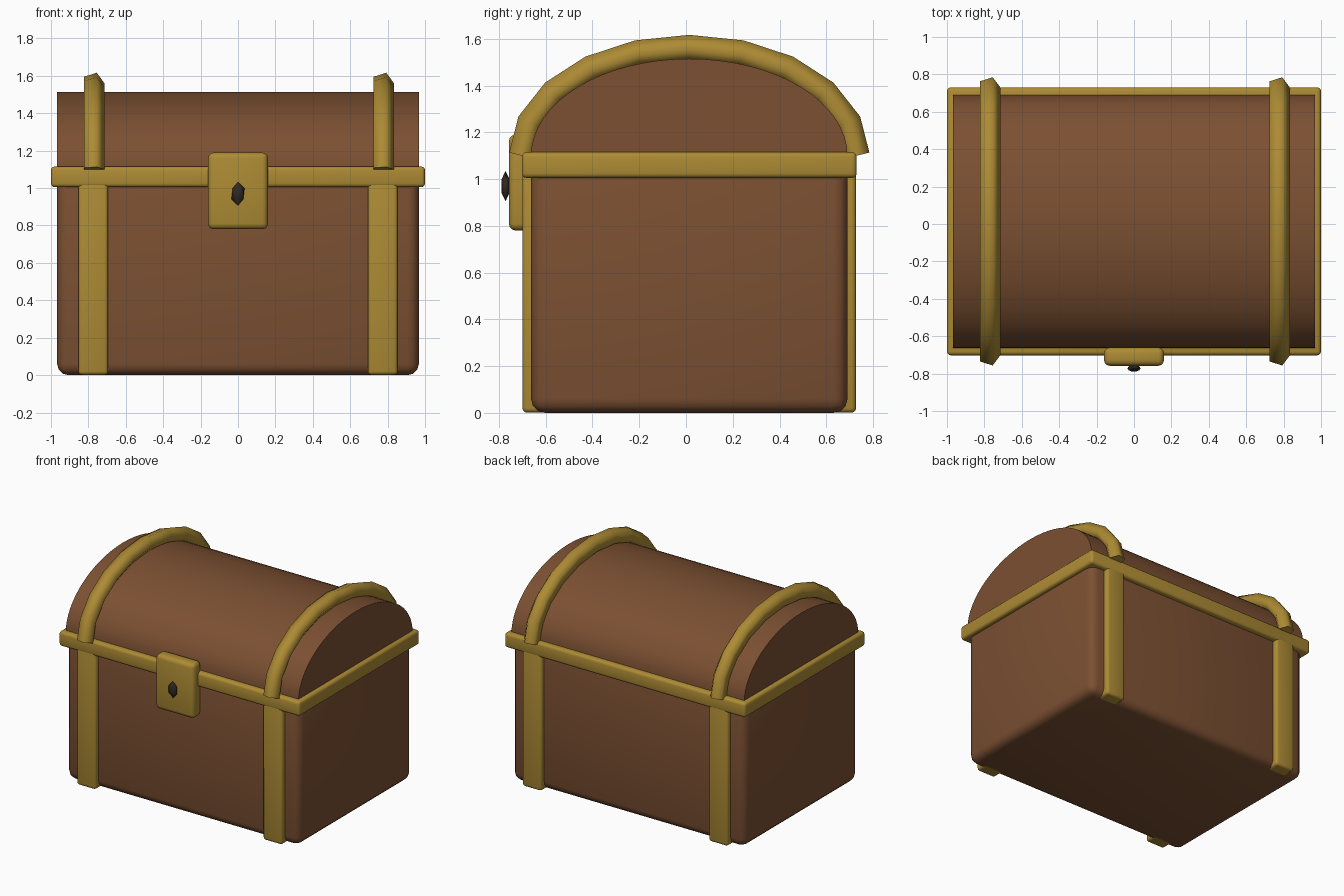
import bpy, bmesh
from math import sin, cos, pi, radians
from mathutils import Vector

if "Cube" in bpy.data.objects:
    bpy.data.objects.remove(bpy.data.objects["Cube"])

CY = 0.014  # middle of the chest in y


def material(name, rgb):
    m = bpy.data.materials.new(name)
    m.diffuse_color = (*rgb, 1)
    m.use_nodes = True
    m.node_tree.nodes["Principled BSDF"].inputs["Base Color"].default_value = m.diffuse_color
    return m


wood = material("wood", (0.20, 0.08, 0.032))
brass = material("brass", (0.42, 0.26, 0.035))
dark = material("dark_iron", (0.03, 0.022, 0.015))


def finish(name, bm, mat, angle=40):
    bmesh.ops.recalc_face_normals(bm, faces=bm.faces)
    me = bpy.data.meshes.new(name)
    bm.to_mesh(me)
    bm.free()
    ob = bpy.data.objects.new(name, me)
    bpy.context.collection.objects.link(ob)
    me.materials.append(mat)
    bpy.ops.object.select_all(action='DESELECT')
    ob.select_set(True)
    bpy.context.view_layer.objects.active = ob
    bpy.ops.object.shade_smooth_by_angle(angle=radians(angle))
    return ob


def box(name, lo, hi, mat, bevel):
    bm = bmesh.new()
    bmesh.ops.create_cube(bm, size=1)
    lo, hi = Vector(lo), Vector(hi)
    for v in bm.verts:
        v.co = (lo + hi) / 2 + v.co * (hi - lo)
    bmesh.ops.bevel(bm, geom=bm.edges[:], offset=bevel, segments=3,
                    profile=0.5, affect='EDGES')
    return finish(name, bm, mat)


# Wooden body and brass rim
box("body", (-0.967, CY - 0.677, 0), (0.967, CY + 0.677, 1.08), wood, 0.06)
box("rim", (-1, CY - 0.716, 1.005), (1, CY + 0.716, 1.115), brass, 0.02)

# Domed lid: half ellipse extruded along x
bm = bmesh.new()
N = 32
arc = [(CY + 0.677 * cos(pi * i / N), 1.1 + 0.415 * sin(pi * i / N)) for i in range(N + 1)]
cap = bm.faces.new([bm.verts.new((-0.967, y, z)) for y, z in arc])
ext = bmesh.ops.extrude_face_region(bm, geom=[cap], use_keep_orig=True)
moved = [g for g in ext["geom"] if isinstance(g, bmesh.types.BMVert)]
bmesh.ops.translate(bm, verts=moved, vec=(2 * 0.967, 0, 0))
finish("lid", bm, wood)


# Five-sided tube bent over the lid in ten segments
def lid_band(name, x):
    bm = bmesh.new()
    path = [Vector((x, CY + 0.715 * cos(pi * i / 10), 1.1 + 0.46 * sin(pi * i / 10)))
            for i in range(11)]
    rings = []
    for i, p in enumerate(path):
        t = (path[min(i + 1, 10)] - path[max(i - 1, 0)]).normalized()
        out = Vector((0, t.z, -t.y))
        rings.append([bm.verts.new(p + 0.06 * (Vector((cos(a), 0, 0)) + out * sin(a)))
                      for a in (2 * pi * k / 5 for k in range(5))])
    for a, b in zip(rings, rings[1:]):
        for k in range(5):
            j = (k + 1) % 5
            bm.faces.new((a[k], a[j], b[j], b[k]))
    bm.faces.new(rings[0])
    bm.faces.new(rings[-1])
    finish(name, bm, brass, 75)


# Bands over the lid and straps around the body
for side, s in (("left", -1), ("right", 1)):
    lid_band(side + "_lid_band", s * 0.774)
    box(side + "_strap", (s * 0.774 - 0.08, CY - 0.714, 0.001),
        (s * 0.774 + 0.08, CY + 0.714, 1.06), brass, 0.02)

# Lock plate and keyhole
box("lock_plate", (-0.16, -0.758, 0.78), (0.16, -0.66, 1.19), brass, 0.03)
bm = bmesh.new()
bmesh.ops.create_icosphere(bm, subdivisions=1, radius=1)
for v in bm.verts:
    v.co = Vector((v.co.x * 0.039, v.co.y * 0.02 - 0.772, v.co.z * 0.065 + 0.97))
finish("keyhole", bm, dark, 60)
